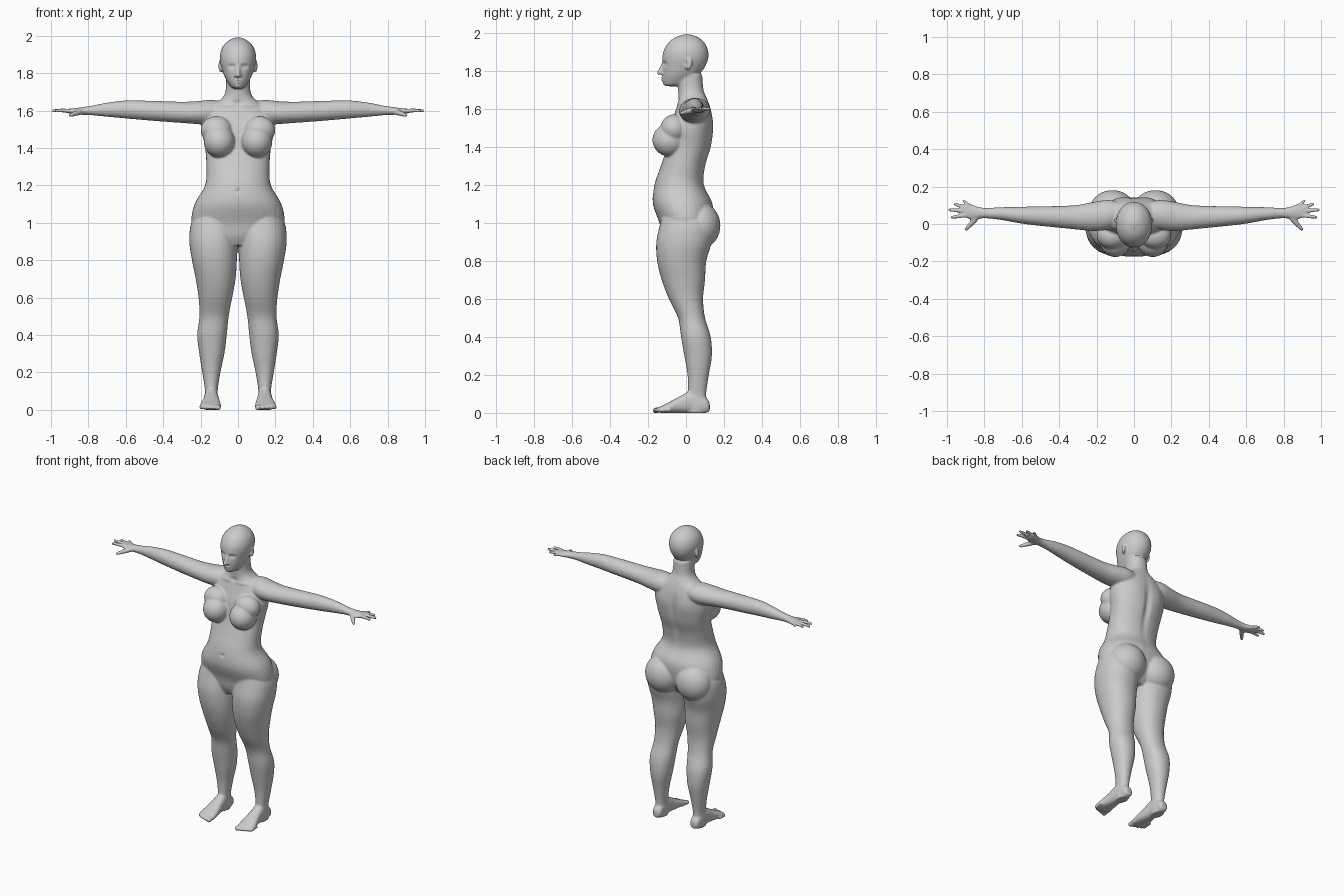
import bpy, bmesh, math
from mathutils import Vector, Matrix

bm = bmesh.new()


def spline(rows, steps=4):
    """Catmull-Rom resampling of section rows."""
    out = []
    for i in range(len(rows) - 1):
        a, b, c, d = (rows[max(0, min(len(rows) - 1, i + k))] for k in (-1, 0, 1, 2))
        for s in range(steps):
            t = s / steps
            out.append([0.5 * (2 * q + (r - p) * t + (2 * p - 5 * q + 4 * r - u) * t * t
                               + (3 * q - p - 3 * r + u) * t ** 3)
                        for p, q, r, u in zip(a, b, c, d)])
    return out + [list(rows[-1])]


def skin(rings):
    rings = [[bm.verts.new(p) for p in ring] for ring in rings]
    n = len(rings[0])
    for r0, r1 in zip(rings, rings[1:]):
        for i in range(n):
            j = (i + 1) % n
            bm.faces.new((r0[i], r0[j], r1[j], r1[i]))
    bm.faces.new(rings[0][::-1])
    bm.faces.new(rings[-1])


def loft(rows, axis="z", sides=(1,), power=2.0, n=36):
    """Rows are (station, a0, a1, b0, b1): extents of each section across the axis."""
    for sx in sides:
        rings = []
        for t, a0, a1, b0, b1 in spline(rows):
            ring = []
            for k in range(n):
                c, s = math.cos(2 * math.pi * k / n), math.sin(2 * math.pi * k / n)
                a = (a0 + a1) / 2 + (a1 - a0) / 2 * math.copysign(abs(c) ** (2 / power), c)
                b = (b0 + b1) / 2 + (b1 - b0) / 2 * math.copysign(abs(s) ** (2 / power), s)
                x, y, z = {"z": (a, b, t), "x": (t, a, b), "y": (a, t, b)}[axis]
                ring.append((x * sx, y, z))
            rings.append(ring)
        skin(rings)


def ball(center, radii, sides=(1, -1), turn=0.0):
    for sx in sides:
        m = (Matrix.Translation((center[0] * sx, center[1], center[2]))
             @ Matrix.Rotation(turn * sx, 4, "Z") @ Matrix.Diagonal((*radii, 1)))
        bmesh.ops.create_uvsphere(bm, u_segments=28, v_segments=18, radius=1, matrix=m)


def tube(points, sides=(1, -1), n=14):
    """Tapered tube through (x, y, z, radius) points with round ends."""
    for sx in sides:
        pts = spline(points)
        rings = []
        for i, p in enumerate(pts):
            q0, q1 = Vector(pts[max(i - 1, 0)][:3]), Vector(pts[min(i + 1, len(pts) - 1)][:3])
            rot = (q1 - q0).to_track_quat("Z", "Y")
            ring = []
            for k in range(n):
                a = 2 * math.pi * k / n
                v = Vector(p[:3]) + rot @ Vector((math.cos(a), math.sin(a), 0)) * p[3]
                ring.append((v.x * sx, v.y, v.z))
            rings.append(ring)
        skin(rings)
        ball((points[-1][0] * sx, *points[-1][1:3]), (points[-1][3],) * 3, sides=(1,))


both = (1, -1)

# torso and neck: z, half width, front, back
torso = [(.88, .09, -.10, .07), (.93, .19, -.125, .11), (1.0, .247, -.14, .135),
         (1.1, .232, -.174, .14), (1.2, .176, -.166, .095), (1.3, .169, -.132, .103),
         (1.4, .176, -.10, .133), (1.5, .195, -.085, .142), (1.57, .185, -.062, .137),
         (1.62, .15, -.046, .124), (1.66, .092, -.04, .108), (1.70, .067, -.042, .092),
         (1.78, .063, -.05, .085)]
loft([(z, -w, w, f, b) for z, w, f, b in torso], power=2.2)

# bust and buttocks
ball((.1, -.085, 1.435), (.084, .092, .087))
ball((.115, -.062, 1.495), (.085, .072, .075))
ball((.115, .075, .985), (.122, .106, .122))

# legs: z, inner, outer, front, back
loft([(1.08, .03, .2, -.12, .11), (1.0, .004, .25, -.135, .14), (.9, .004, .26, -.156, .135),
      (.8, .006, .246, -.152, .107), (.7, .013, .226, -.128, .1), (.6, .031, .211, -.09, .09),
      (.5, .05, .206, -.042, .1), (.4, .06, .218, -.026, .13), (.3, .073, .207, -.009, .136),
      (.2, .094, .191, .008, .12), (.1, .109, .176, .01, .106), (.04, .105, .18, .0, .112),
      (.0, .11, .176, .005, .105)], sides=both, power=2.15)

# feet and toes
loft([(.125, .122, .162, .012, .05), (.105, .11, .175, .0, .08), (.03, .106, .18, .0, .115),
      (-.03, .1, .186, .0, .088), (-.09, .092, .2, .0, .056), (-.13, .09, .204, .0, .036),
      (-.145, .097, .19, .004, .03)], axis="y", sides=both, power=2.4)
for x, y, r in ((.107, -.160, .016), (.134, -.158, .0125), (.157, -.152, .0115),
                (.178, -.143, .011), (.196, -.130, .0105)):
    tube([(x, y + .05, .017, r), (x, y + .02, .015, r * .9), (x, y, .013, r)])

# arms and palms: x, front, back, bottom, top
loft([(.07, .0, .115, 1.545, 1.645), (.14, -.03, .128, 1.525, 1.657), (.22, -.037, .117, 1.528, 1.65),
      (.3, -.03, .102, 1.534, 1.647), (.4, -.02, .096, 1.541, 1.650), (.5, -.01, .095, 1.549, 1.653),
      (.6, .002, .092, 1.558, 1.654), (.7, .02, .09, 1.567, 1.642), (.78, .03, .086, 1.575, 1.626),
      (.83, .029, .09, 1.577, 1.619), (.87, .025, .105, 1.58, 1.613), (.905, .034, .106, 1.584, 1.61)],
     axis="x", sides=both)

# fingers and thumb
for bx, by, tx, ty, r in ((.875, .093, .912, .124, .0095), (.895, .086, .957, .106, .0105),
                          (.90, .068, .987, .076, .011), (.895, .047, .973, .036, .011)):
    mx, my = (bx + tx) / 2, (by + ty) / 2
    tube([(bx, by, 1.597, r * 1.1), (mx, my, 1.601, r), (tx, ty, 1.599, r * .8)])
tube([(.835, .045, 1.595, .017), (.865, .008, 1.586, .0145), (.897, -.028, 1.575, .0095)])

# head: z, half width, front, back
head = [(1.718, .024, -.103, -.03), (1.735, .044, -.12, .02), (1.78, .071, -.124, .07),
        (1.82, .085, -.124, .1), (1.86, .095, -.125, .116), (1.90, .096, -.119, .117),
        (1.94, .083, -.098, .102), (1.97, .056, -.066, .073), (1.985, .03, -.03, .04),
        (1.992, .008, -.004, .012)]
loft([(z, -w, w, f, b) for z, w, f, b in head], power=2.1)

# nose and ears
tube([(0, -.115, 1.845, .01), (0, -.128, 1.815, .011), (0, -.140, 1.789, .013)], sides=(1,))
ball((.012, -.127, 1.787), (.010, .012, .009))
ball((.094, .012, 1.838), (.009, .022, .034), turn=-.35)

# fuse everything into one continuous skin
mesh = bpy.data.meshes.new("body")
bmesh.ops.recalc_face_normals(bm, faces=bm.faces)
bm.to_mesh(mesh)
bm.free()
body = bpy.data.objects.new("body", mesh)
bpy.context.collection.objects.link(body)
fuse = body.modifiers.new("fuse", "REMESH")
fuse.mode = "VOXEL"
fuse.voxel_size = .0062
soft = body.modifiers.new("soften", "SMOOTH")
soft.factor, soft.iterations = .5, 5
body.data = bpy.data.meshes.new_from_object(body.evaluated_get(bpy.context.evaluated_depsgraph_get()))
body.data.name = "body"
body.modifiers.clear()

# soft sculpting strokes: center, radii, push
strokes = [((.034, -.115, 1.836), (.018, .03, .011), (0, .013, 0)),      # eye sockets
           ((.034, -.108, 1.834), (.009, .03, .006), (0, -.005, 0)),     # eyelids
           ((0, -.125, 1.762), (.016, .03, .005), (0, -.010, 0)),        # upper lip
           ((0, -.125, 1.749), (.014, .03, .005), (0, -.009, 0)),        # lower lip
           ((0, -.115, 1.727), (.018, .03, .010), (0, -.005, 0)),        # chin
           ((.098, -.0, 1.838), (.012, .008, .014), (-.008, 0, 0)),      # ear hollow
           ((0, .14, 1.38), (.022, .06, .16), (0, -.013, 0)),            # spine groove
           ((0, -.17, 1.17), (.010, .03, .010), (0, .010, 0)),           # navel
           ((0, -.05, 1.640), (.02, .03, .015), (0, .008, 0)),           # throat notch
           ((.07, -.05, 1.628), (.05, .03, .008), (0, -.005, 0)),        # collar bones
           ((.085, .14, 1.5), (.05, .04, .06), (0, .006, 0))]            # shoulder blades
for v in body.data.vertices:
    co = v.co.copy()
    for c, r, push in strokes:
        for sx in (both if c[0] else (1,)):
            d = ((co.x - c[0] * sx) / r[0]) ** 2 + ((co.y - c[1]) / r[1]) ** 2 + ((co.z - c[2]) / r[2]) ** 2
            if d < 9:
                v.co += Vector((push[0] * sx, push[1], push[2])) * math.exp(-d)
    v.co.z = max(v.co.z, 0)

bpy.context.view_layer.objects.active = body
body.select_set(True)
bpy.ops.object.shade_smooth_by_angle(angle=math.radians(60))
